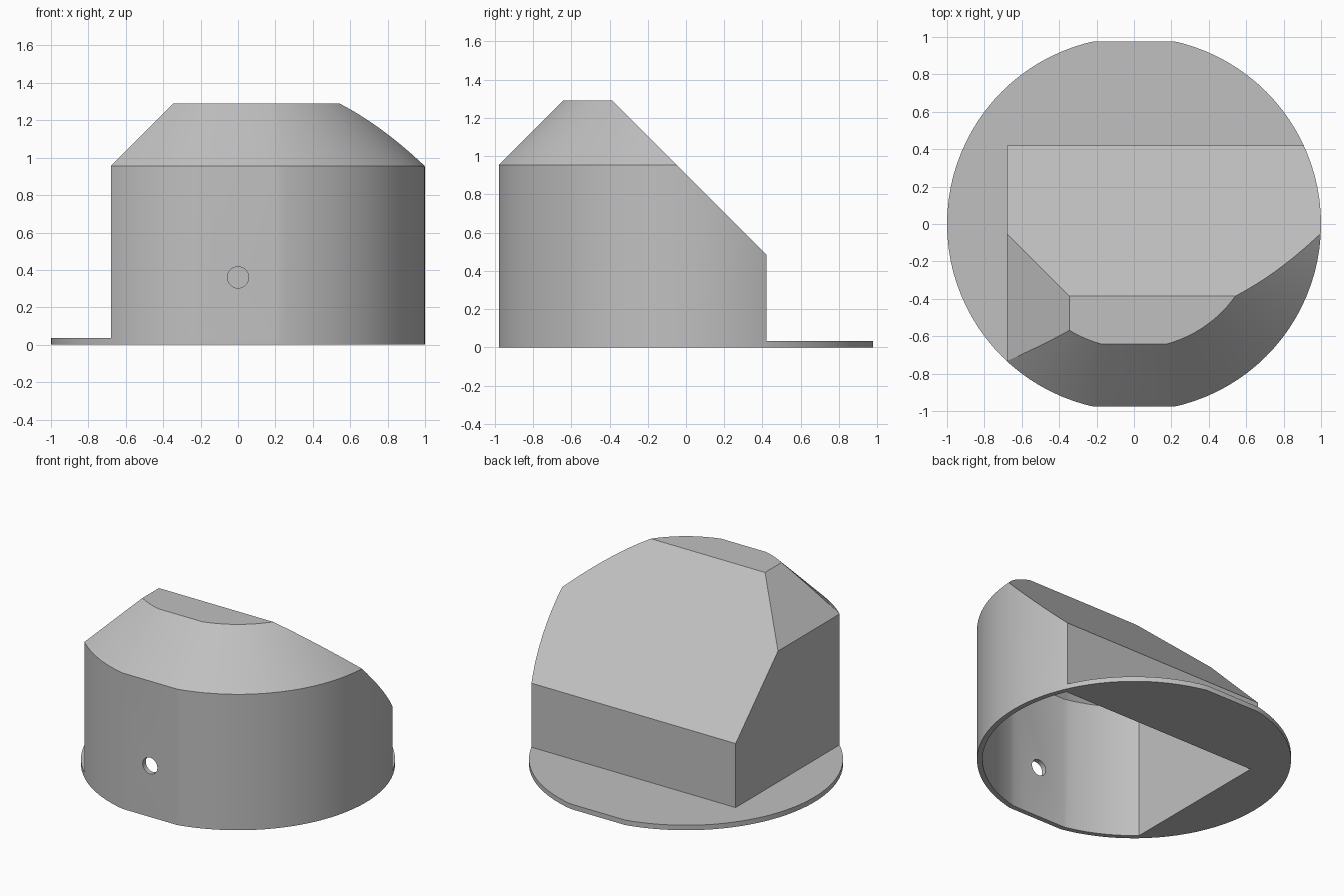
import bpy, bmesh, math
from mathutils import Vector

if "Cube" in bpy.data.objects:
    bpy.data.objects.remove(bpy.data.objects["Cube"], do_unlink=True)

WALL = 0.035          # shell and flange thickness
FLAT = 0.977          # flats at front and back of the disc
SIDE, BACK = 0.68, 0.42
SHOULDER, TOP = 0.955, 1.29
SEGMENTS = 96

grey = bpy.data.materials.new("light grey")
grey.use_nodes = True
colour = (0.53, 0.53, 0.53, 1)
grey.diffuse_color = colour
grey.node_tree.nodes["Principled BSDF"].inputs["Base Color"].default_value = colour


def lathe(name, rings, planes):
    """Stack of circular rings (radius, z), trimmed by (normal, distance) planes."""
    bm = bmesh.new()
    loops = []
    for r, z in rings:
        angles = [math.tau * i / SEGMENTS for i in range(SEGMENTS)]
        loops.append([bm.verts.new((r * math.cos(a), r * math.sin(a), z)) for a in angles])
    for low, high in zip(loops, loops[1:]):
        for i in range(SEGMENTS):
            j = (i + 1) % SEGMENTS
            bm.faces.new((low[i], low[j], high[j], high[i]))
    bm.faces.new(loops[0][::-1])
    bm.faces.new(loops[-1])
    for normal, dist in planes:
        n = Vector(normal).normalized()
        cut = bmesh.ops.bisect_plane(bm, geom=bm.verts[:] + bm.edges[:] + bm.faces[:],
                                     plane_co=n * dist, plane_no=n, clear_outer=True)
        rim = [e for e in cut["geom_cut"] if isinstance(e, bmesh.types.BMEdge)]
        bmesh.ops.contextual_create(bm, geom=rim)
    bmesh.ops.recalc_face_normals(bm, faces=bm.faces[:])
    mesh = bpy.data.meshes.new(name)
    bm.to_mesh(mesh)
    bm.free()
    mesh.materials.append(grey)
    obj = bpy.data.objects.new(name, mesh)
    bpy.context.collection.objects.link(obj)
    return obj


def hood(name, inset, bottom):
    """Bevelled round hood with a flat side, a flat back and a sloping rear."""
    k = math.sqrt(2)
    shift = inset * (k - 1)
    rings = [(1 - inset, bottom), (1 - inset, SHOULDER - shift),
             (1 + SHOULDER - TOP - shift, TOP - inset)]
    planes = [((0, -1, 0), FLAT - inset),
              ((0, -1, 1), (FLAT + SHOULDER) / k - inset),
              ((-1, 0, 0), SIDE - inset),
              ((-1, 0, 1), (SIDE + SHOULDER) / k - inset),
              ((0, 1, 0), BACK - inset),
              ((0, 1, 1), 0.905 / k - inset)]
    return lathe(name, rings, planes)


def combine(target, tool, operation):
    mod = target.modifiers.new(operation.lower(), "BOOLEAN")
    mod.operation, mod.object, mod.solver = operation, tool, "EXACT"
    bpy.ops.object.select_all(action="DESELECT")
    target.select_set(True)
    bpy.context.view_layer.objects.active = target
    bpy.ops.object.modifier_apply(modifier=mod.name)
    bpy.data.objects.remove(tool, do_unlink=True)


# Outer hood joined to the round base flange
cover = hood("hood_cover", 0, 0)
flange = lathe("base_flange", [(1, 0), (1, WALL)],
               [((0, -1, 0), FLAT), ((0, 1, 0), FLAT)])
combine(cover, flange, "UNION")

# Hollow interior, open at the bottom
combine(cover, hood("cavity", WALL, -0.1), "DIFFERENCE")

# Small round hole through the front wall
bpy.ops.mesh.primitive_cylinder_add(vertices=32, radius=0.057, depth=0.3,
                                    location=(0, -FLAT, 0.36),
                                    rotation=(math.pi / 2, 0, 0))
combine(cover, bpy.context.object, "DIFFERENCE")

cover.data.materials.clear()
cover.data.materials.append(grey)
bpy.ops.object.shade_smooth_by_angle(angle=math.radians(20))
